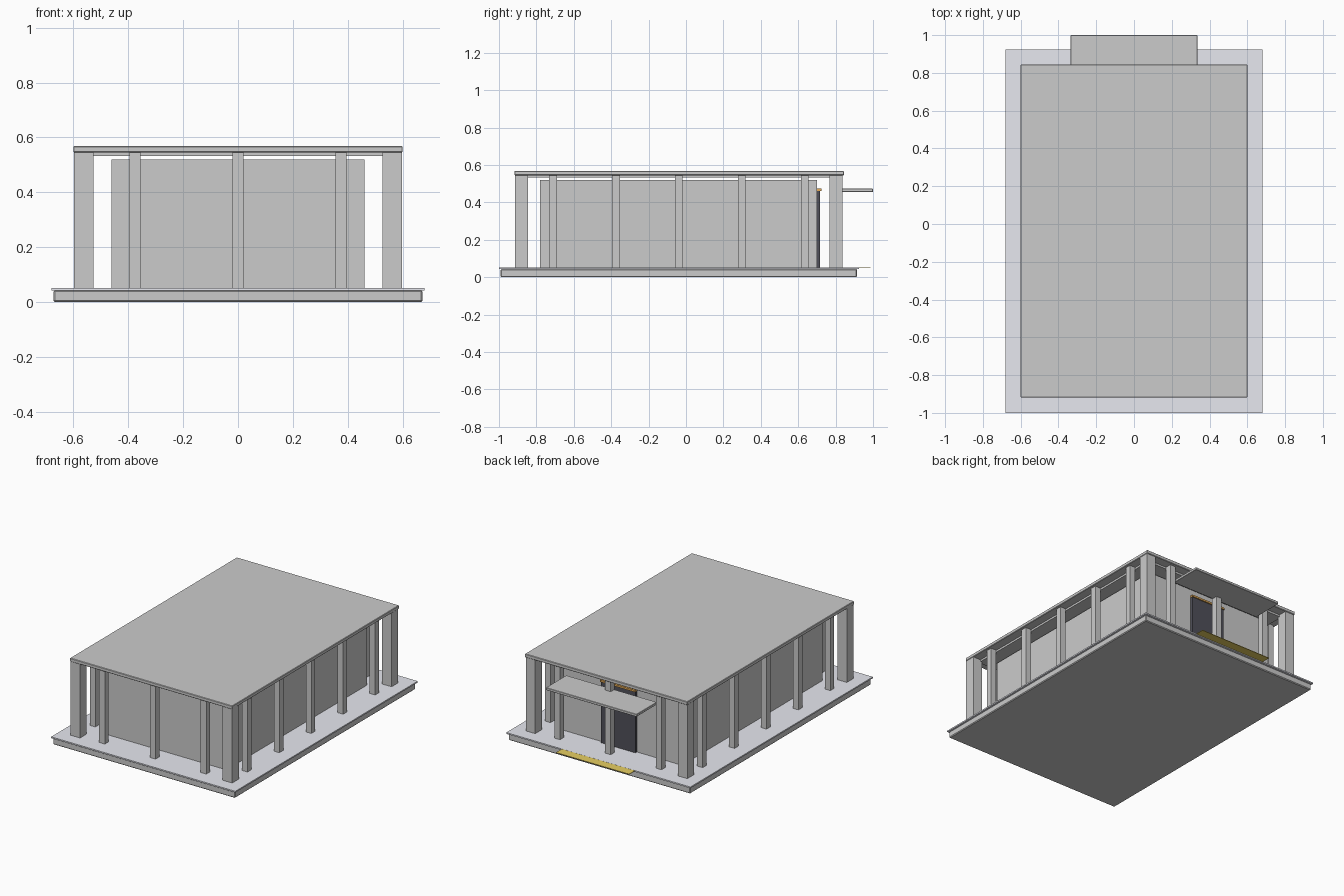
import bpy

if "Cube" in bpy.data.objects:
    bpy.data.objects.remove(bpy.data.objects["Cube"])

CY = -0.038  # centre of the column grid in y


def material(name, rgb):
    m = bpy.data.materials.new(name)
    m.diffuse_color = (*rgb, 1)
    m.use_nodes = True
    m.node_tree.nodes["Principled BSDF"].inputs["Base Color"].default_value = m.diffuse_color
    return m


def box(name, x, y, z, mat=None, bevel=0):
    """Box from (min, max) pairs on each axis."""
    size = [b - a for a, b in (x, y, z)]
    mid = [(a + b) / 2 for a, b in (x, y, z)]
    bpy.ops.mesh.primitive_cube_add(size=1, location=mid)
    ob = bpy.context.object
    ob.name = name
    ob.scale = size
    bpy.ops.object.transform_apply(location=False, rotation=False, scale=True)
    if mat:
        ob.data.materials.append(mat)
    if bevel:
        mod = ob.modifiers.new("bevel", 'BEVEL')
        mod.width = bevel
        mod.segments = 1
    return ob


def column(name, x, y, half):
    box(name, (x - half, x + half), (y - half, y + half), (0.05, 0.546))


paving_mat = material("paving", (0.80, 0.81, 0.87))
dark_mat = material("dark_door", (0.08, 0.08, 0.10))
orange_mat = material("orange_trim", (0.80, 0.42, 0.10))
yellow_mat = material("yellow_mat", (0.80, 0.62, 0.12))

# Foundation and paving
box("foundation", (-0.672, 0.672), (-0.992, 0.915), (0, 0.043), bevel=0.005)
box("paving", (-0.68, 0.68), (-1.0, 0.925), (0.043, 0.052), paving_mat)

# Enclosed hall
box("hall_walls", (-0.461, 0.461), (-0.78, 0.70), (0.05, 0.52))

# Roof plate and recessed soffit
box("roof", (-0.60, 0.60), (-0.918, 0.844), (0.545, 0.568), bevel=0.003)
box("soffit", (-0.54, 0.54), (-0.86, 0.782), (0.532, 0.547))

# Thick corner columns and thin columns along each side
for sx in (-1, 1):
    for sy in (-1, 1):
        column("corner_column", sx * 0.562, CY + sy * 0.841, 0.035)
    for i in range(-2, 3):
        column("side_column", sx * 0.562, CY + i * 0.3366, 0.0205)
for sy, label in ((-1, "front_column"), (1, "back_column")):
    for i in (-1, 0, 1):
        column(label, i * 0.375, CY + sy * 0.841, 0.0205)

# Back entrance: canopy, door, trim and mat
box("entrance_canopy", (-0.335, 0.335), (0.785, 1.0), (0.456, 0.473), bevel=0.002)
box("door", (-0.127, 0.127), (0.69, 0.716), (0.05, 0.463), dark_mat)
box("door_trim", (-0.13, 0.13), (0.698, 0.724), (0.461, 0.473), orange_mat)
box("entrance_mat", (-0.27, 0.27), (0.85, 0.986), (0.048, 0.0515), yellow_mat)
